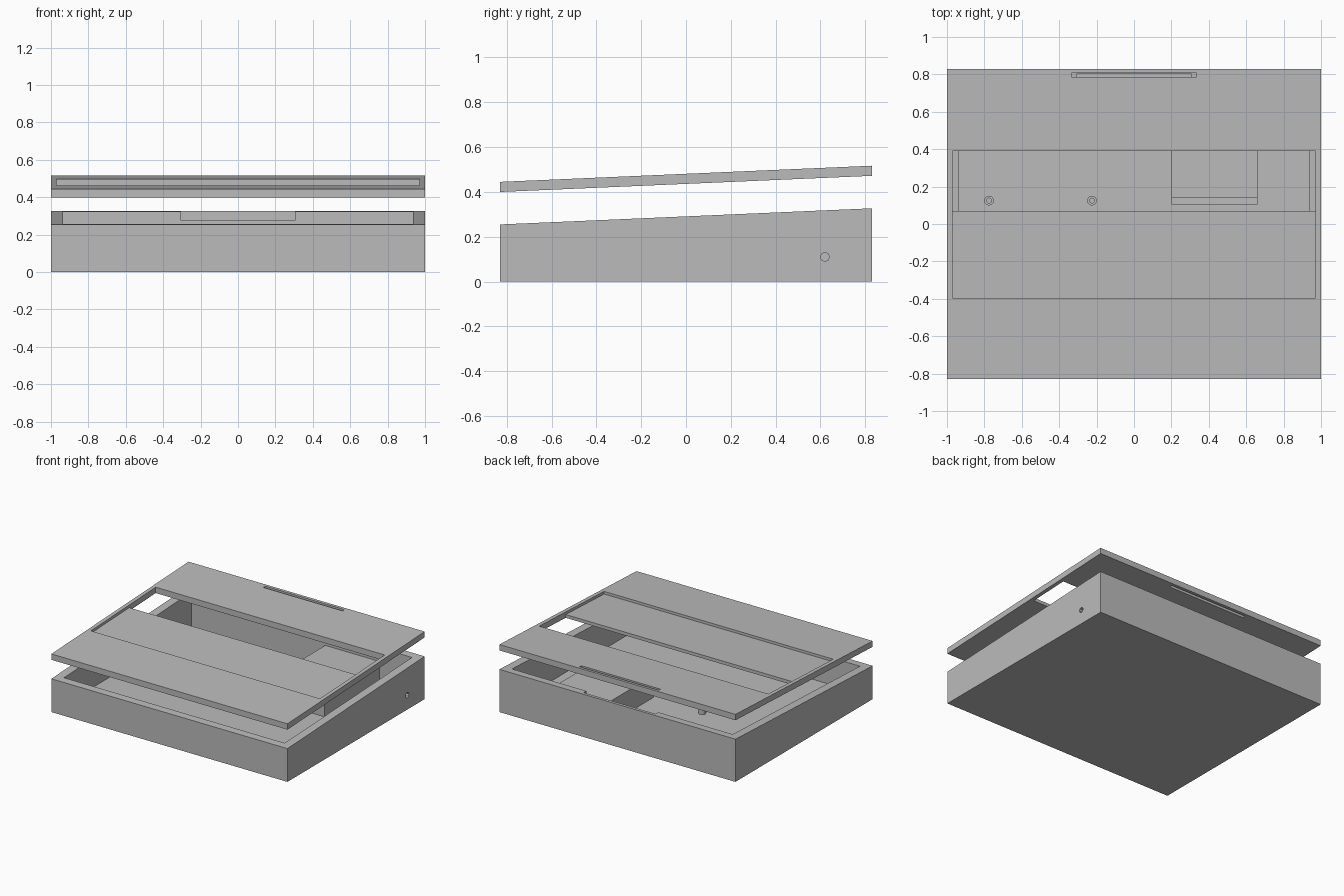
import bpy
import bmesh
from math import pi

SLOPE = 0.0434          # rise of the sloped faces towards the back
DEPTH = 0.83            # half depth of the case

if "Cube" in bpy.data.objects:
    bpy.data.objects.remove(bpy.data.objects["Cube"], do_unlink=True)

grey = bpy.data.materials.new("plain_grey")
grey.use_nodes = True
grey.diffuse_color = (0.5, 0.5, 0.5, 1)
grey.node_tree.nodes["Principled BSDF"].inputs["Base Color"].default_value = (0.5, 0.5, 0.5, 1)


def flat(z):
    return lambda y: z


def ramp(z):
    """Sloped plane that has height z in the middle of the case."""
    return lambda y: z + SLOPE * y


def finish(name, bm):
    bmesh.ops.recalc_face_normals(bm, faces=bm.faces)
    mesh = bpy.data.meshes.new(name)
    bm.to_mesh(mesh)
    bm.free()
    mesh.materials.append(grey)
    obj = bpy.data.objects.new(name, mesh)
    bpy.context.collection.objects.link(obj)
    return obj


def slab(name, x0, x1, y0, y1, low, high):
    """Block between two planes given as functions of y."""
    bm = bmesh.new()
    profile = [(y0, low(y0)), (y1, low(y1)), (y1, high(y1)), (y0, high(y0))]
    face = bm.faces.new([bm.verts.new((x0, y, z)) for y, z in profile])
    out = bmesh.ops.extrude_face_region(bm, geom=[face])["geom"]
    for v in out:
        if isinstance(v, bmesh.types.BMVert):
            v.co.x = x1
    return finish(name, bm)


def rod(name, radius, length, centre, sides=16, along_x=False):
    rotation = (0, pi / 2, 0) if along_x else (0, 0, 0)
    bpy.ops.mesh.primitive_cylinder_add(vertices=sides, radius=radius, depth=length,
                                        location=centre, rotation=rotation)
    obj = bpy.context.object
    obj.name = name
    obj.data.materials.append(grey)
    return obj


def cut(obj, *cutters):
    for cutter in cutters:
        cutter.hide_render = True
        mod = obj.modifiers.new("cut", "BOOLEAN")
        mod.operation = "DIFFERENCE"
        mod.solver = "EXACT"
        mod.object = cutter
        bpy.context.view_layer.objects.active = obj
        bpy.ops.object.modifier_apply(modifier=mod.name)
        bpy.data.objects.remove(cutter, do_unlink=True)


# Open tray with a sloped rim, a latch pocket in the back wall and a cable hole
FLOOR = 0.05
tray = slab("tray", -1, 1, -DEPTH, DEPTH, flat(0), ramp(0.291))
cut(tray,
    slab("cavity_cutter", -0.935, 0.935, -0.77, 0.77, flat(FLOOR), flat(0.6)),
    slab("pocket_cutter", -0.305, 0.305, 0.7, 0.805, flat(0.275), flat(0.6)),
    rod("cable_hole_cutter", 0.02, 0.2, (0.97, 0.62, 0.11), 8, True))

# Inner compartment with a low front lip
slab("compartment", 0.2, 0.66, 0.14, 0.77, flat(FLOOR), flat(0.22))
slab("compartment_lip", 0.2, 0.66, 0.105, 0.14, flat(FLOOR), flat(0.18))

# Hollow screw posts
for side, x in (("right", -0.775), ("left", -0.225)):
    post = rod(side + "_screw_post", 0.026, 0.05, (x, 0.125, FLOOR + 0.025))
    cut(post, rod("screw_hole_cutter", 0.013, 0.04, (x, 0.125, FLOOR + 0.04)))

# Floating lid: sunken front panel, open window behind it, narrow slot at the back
lid = slab("lid", -1, 1, -DEPTH, DEPTH, ramp(0.436), ramp(0.481))
cut(lid,
    slab("panel_cutter", -0.97, 0.97, -0.395, 0.2, ramp(0.461), ramp(0.6)),
    slab("window_cutter", -0.97, 0.97, 0.07, 0.39, flat(0.3), flat(0.7)),
    slab("slot_cutter", -0.335, 0.335, 0.785, 0.808, flat(0.3), flat(0.7)))
